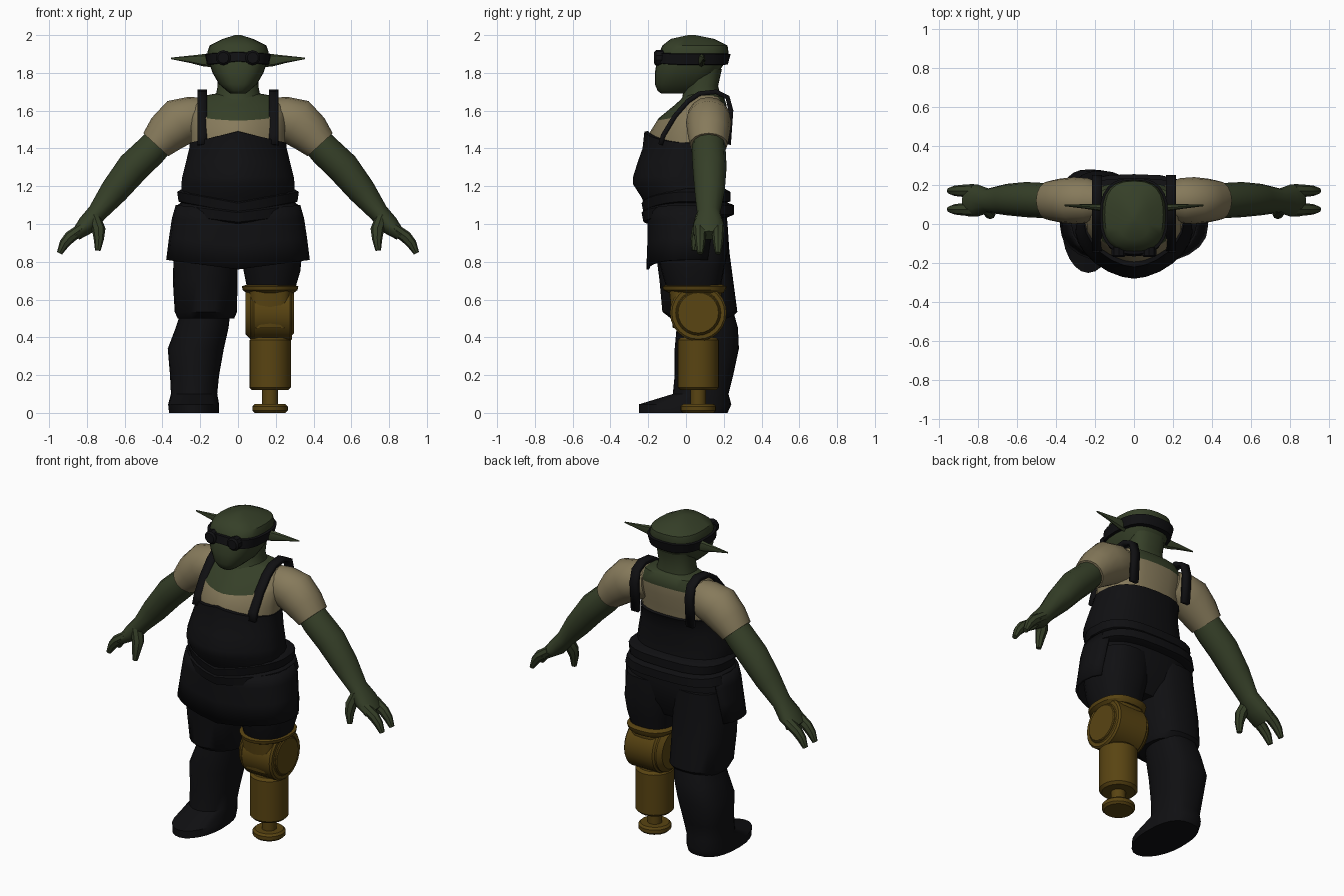
import bpy, bmesh, math
from mathutils import Vector

if "Cube" in bpy.data.objects:
    bpy.data.objects.remove(bpy.data.objects["Cube"])


def material(name, r, g, b):
    m = bpy.data.materials.new(name)
    m.use_nodes = True
    m.diffuse_color = (r, g, b, 1)
    bsdf = m.node_tree.nodes["Principled BSDF"]
    bsdf.inputs["Base Color"].default_value = (r, g, b, 1)
    bsdf.inputs["Roughness"].default_value = 0.8
    return m


SKIN = material("green skin", 0.036, 0.05, 0.021)
SHIRT = material("tan cloth", 0.24, 0.195, 0.105)
BLACK = material("black cloth", 0.005, 0.005, 0.006)
BRASS = material("dark brass", 0.1, 0.058, 0.006)


def finish(name, bm, *mats, angle=40):
    bmesh.ops.recalc_face_normals(bm, faces=bm.faces[:])
    mesh = bpy.data.meshes.new(name)
    bm.to_mesh(mesh)
    bm.free()
    for m in mats:
        mesh.materials.append(m)
    obj = bpy.data.objects.new(name, mesh)
    bpy.context.collection.objects.link(obj)
    bpy.ops.object.select_all(action="DESELECT")
    obj.select_set(True)
    bpy.context.view_layer.objects.active = obj
    bpy.ops.object.shade_smooth_by_angle(angle=math.radians(angle))
    return obj


def skin_rings(rings, caps=True):
    """Bridge a list of closed point rings into one surface."""
    bm = bmesh.new()
    loops = [[bm.verts.new(p) for p in ring] for ring in rings]
    n = len(loops[0])
    for a, b in zip(loops, loops[1:]):
        for i in range(n):
            j = (i + 1) % n
            bm.faces.new((a[i], a[j], b[j], b[i]))
    if caps:
        bm.faces.new(loops[0])
        bm.faces.new(loops[-1])
    return bm


def level_ring(z, x0, x1, y0, y1, sag=0, front=2, back=2.6, n=24):
    """Horizontal rounded outline; sag lowers the middle of the front."""
    cx, cy, rx, ry = (x0 + x1) / 2, (y0 + y1) / 2, (x1 - x0) / 2, (y1 - y0) / 2
    ring = []
    for i in range(n):
        t = math.tau * i / n
        c, s = math.cos(t), math.sin(t)
        e = 2 / (front if s < 0 else back)
        u = math.copysign(abs(c) ** e, c)
        v = math.copysign(abs(s) ** e, s)
        drop = sag * (1 - abs(u)) if s < 0 else 0
        ring.append(Vector((cx + rx * u, cy + ry * v, z - drop)))
    return ring


def loft(rows, caps=True, **shape):
    return skin_rings([level_ring(*r, **shape) for r in rows], caps)


def even(rows):
    """Rows of height, half width, front, back, sag -> symmetric outline rows."""
    return [(r[0], -r[1], r[1], *r[2:]) for r in rows]


def limb(name, side, path, mat, n=12):
    """Tube through (x, y, z, half thickness, half depth) points."""
    pts = [Vector(p[:3]) for p in path]
    rings = []
    for i, p in enumerate(path):
        d = pts[min(i + 1, len(pts) - 1)] - pts[max(i - 1, 0)]
        across = d.cross(Vector((0, 1, 0))).normalized()
        depth = across.cross(d).normalized()
        ring = []
        for k in range(n):
            t = math.tau * k / n
            q = pts[i] + across * p[3] * math.cos(t) + depth * p[4] * math.sin(t)
            ring.append((q.x * side, q.y, q.z))
        rings.append(ring)
    return finish(name, skin_rings(rings), mat)


def cylinder(name, centre, radius, length, axis, mat, n=24, bevel=0.01):
    bm = bmesh.new()
    bmesh.ops.create_cone(bm, cap_ends=True, segments=n, radius1=radius,
                          radius2=radius, depth=length)
    rims = [e for e in bm.edges if abs(e.verts[0].co.z - e.verts[1].co.z) < 1e-4]
    bmesh.ops.bevel(bm, geom=rims, offset=bevel, segments=1, affect="EDGES")
    turn = Vector((0, 0, 1)).rotation_difference(Vector(axis)).to_matrix()
    for v in bm.verts:
        v.co = turn @ v.co + Vector(centre)
    return finish(name, bm, mat, angle=30)


# Head and neck
finish("head", loft(even([
    (1.69, .04, -.13, .02), (1.705, .06, -.15, .06), (1.74, .1, -.165, .12),
    (1.8, .135, -.165, .17), (1.86, .155, -.155, .21), (1.91, .162, -.14, .225),
    (1.945, .15, -.125, .22), (1.98, .08, -.08, .15), (2, .015, .01, .05)]),
    front=2.6), SKIN)
finish("neck", loft(even([
    (1.58, .15, -.08, .19), (1.67, .12, -.02, .185), (1.73, .108, -.01, .17),
    (1.82, .11, 0, .19)])), SKIN)

# Goggles: band round the head and two lenses
finish("goggle_band", loft(even([
    (1.842, .15, -.15, .2, -.018), (1.845, .165, -.166, .222, -.018),
    (1.9, .175, -.155, .236, -.008), (1.903, .16, -.14, .22, -.008)]),
    front=2.6), BLACK)
for side, tag in ((1, "left"), (-1, "right")):
    cylinder(tag + "_lens", (side * .078, -.14, 1.88), .04, .06, (0, 1, 0), BLACK, n=10)
    limb(tag + "_ear", side, [
        (.13, .08, 1.865, .035, .02), (.18, .085, 1.867, .033, .018),
        (.25, .09, 1.872, .02, .012), (.355, .095, 1.877, .004, .004)], SKIN, n=8)

# Shirt torso with the skin showing inside the neckline
bm = loft(even([
    (1.38, .25, -.19, .19), (1.48, .25, -.195, .2), (1.56, .25, -.145, .215),
    (1.63, .24, -.06, .215), (1.675, .2, -.01, .2), (1.69, .12, 0, .18)]), front=1.7)
neck_dir = Vector((0, -.17, 1))
neck_at = Vector((0, -.14, 1.55))
cuts = [(neck_at, neck_dir)] + [(Vector((x, 0, 0)), Vector((1, 0, 0))) for x in (-.165, .165)]
for point, normal in cuts:
    bmesh.ops.bisect_plane(bm, geom=bm.verts[:] + bm.edges[:] + bm.faces[:],
                           plane_co=point, plane_no=normal)
for f in bm.faces:
    c = f.calc_center_median()
    f.material_index = int(abs(c.x) < .165 and (c - neck_at).dot(neck_dir) > 0)
finish("shirt", bm, SHIRT, SKIN)

# Overalls: bib, waist rolls, hips and open-backed skirt
finish("bib", loft(even([
    (1.05, .3, -.2, .21), (1.14, .295, -.235, .2), (1.21, .3, -.28, .19),
    (1.25, .295, -.28, .19), (1.33, .275, -.255, .19), (1.4, .258, -.23, .2),
    (1.43, .255, -.22, .215, -.06), (1.432, .24, -.2, .2, -.06)]), front=1.7), BLACK)
for name, z, grow, sag in (("upper_waist_roll", 1.15, 0, .06), ("lower_waist_roll", 1.08, .02, .04)):
    finish(name, loft(even([
        (z - .045, .29 + grow, -.19, .2 + grow, sag),
        (z - .03, .315 + grow, -.225, .235 + grow, sag),
        (z + .02, .322, -.235, .235 + grow, sag),
        (z + .04, .29, -.21, .2, sag)]), front=1.8, back=3), BLACK)
finish("hips", loft(even([
    (.78, .3, -.14, .15), (.88, .335, -.17, .2), (1, .33, -.18, .22),
    (1.1, .3, -.18, .21)])), BLACK)
bm = loft(even([
    (1.1, .33, -.2, .23, .03), (1.03, .35, -.205, .235, .03),
    (.93, .365, -.205, .22, .04), (.81, .38, -.21, .2, .05)]), caps=False, front=2.3)
back_faces = [f for f in bm.faces if f.calc_center_median().y > .13]
bmesh.ops.delete(bm, geom=back_faces, context="FACES")
skirt = finish("skirt", bm, BLACK)
skirt.modifiers.new("thickness", "SOLIDIFY").thickness = .015

# Shoulder straps
strap_path = [(-.135, 1.42), (-.12, 1.47), (-.06, 1.57), (.01, 1.65), (.07, 1.69),
              (.16, 1.7), (.22, 1.67), (.238, 1.6), (.225, 1.42)]
for side, tag in ((1, "left"), (-1, "right")):
    bm = bmesh.new()
    rows = [[bm.verts.new((side * x, y, z)) for x in (.165, .215)] for y, z in strap_path]
    for a, b in zip(rows, rows[1:]):
        bm.faces.new((a[0], a[1], b[1], b[0]))
    strap = finish(tag + "_strap", bm, BLACK)
    solid = strap.modifiers.new("thickness", "SOLIDIFY")
    solid.thickness, solid.offset = .025, 0

# Arms and hands
for side, tag in ((1, "left"), (-1, "right")):
    limb(tag + "_sleeve", side, [
        (.17, .115, 1.57, .1, .09), (.24, .12, 1.56, .115, .115),
        (.31, .12, 1.54, .128, .12), (.38, .12, 1.48, .112, .112),
        (.435, .12, 1.42, .09, .1)], SHIRT, n=16)
    limb(tag + "_arm", side, [
        (.4, .12, 1.455, .08, .085), (.46, .12, 1.39, .085, .09),
        (.555, .125, 1.3, .087, .09), (.655, .125, 1.175, .075, .08),
        (.745, .12, 1.06, .052, .062), (.8, .12, .995, .052, .082),
        (.86, .12, .94, .03, .08)], SKIN)
    for finger, y in (("front_finger", .075), ("back_finger", .17)):
        limb(tag + "_" + finger, side, [
            (.82, y, .98, .03, .035), (.89, y, .93, .032, .03),
            (.92, y, .895, .027, .026), (.945, y, .845, .015, .016)], SKIN, n=8)
    limb(tag + "_thumb", side, [
        (.76, .09, 1.04, .03, .04), (.737, .065, .97, .036, .034),
        (.737, .05, .92, .027, .026), (.742, .045, .86, .015, .016)], SKIN, n=8)

# Trouser legs and boot
finish("right_thigh", loft([
    (.5, -.32, -.02, -.08, .24), (.535, -.335, -.005, -.125, .272),
    (.7, -.345, -.003, -.14, .25), (.85, -.34, 0, -.16, .23),
    (1, -.32, 0, -.15, .22)]), BLACK)
finish("left_thigh", loft([
    (.65, .05, .3, -.1, .18), (.75, .03, .33, -.13, .2),
    (.85, .01, .34, -.15, .22), (1, 0, .32, -.15, .22)]), BLACK)
finish("right_boot", loft([
    (0, -.365, -.1, -.25, .22), (.045, -.37, -.1, -.25, .24),
    (.1, -.355, -.11, -.07, .225), (.2, -.36, -.1, -.06, .25),
    (.34, -.372, -.075, -.06, .28), (.45, -.33, -.05, -.05, .275),
    (.54, -.3, -.04, -.04, .25)]), BLACK)

# Mechanical left leg
LX, LY = .17, .065
finish("socket_rim", loft([
    (.635, .045, .295, -.09, .2), (.65, .025, .315, -.12, .21),
    (.67, .02, .32, -.125, .215), (.68, .05, .29, -.1, .19)]), BRASS, angle=25)
finish("socket", loft([
    (.45, .06, .28, -.07, .18), (.65, .06, .28, -.09, .19)], front=4, back=4), BRASS)
cylinder("knee_barrel", (.165, LY, .53), .14, .25, (1, 0, 0), BRASS, bevel=.025)
cylinder("knee_disc", (.18, LY, .53), .15, .21, (1, 0, 0), BRASS)
cylinder("knee_hub", (.285, LY, .53), .112, .025, (1, 0, 0), BRASS, bevel=.005)
cylinder("shin", (LX, LY, .26), .11, .28, (0, 0, 1), BRASS, bevel=.015)
cylinder("ankle_rod", (LX, LY, .08), .042, .12, (0, 0, 1), BRASS, n=16, bevel=.003)
cylinder("foot_disc", (LX, LY, .023), .094, .046, (0, 0, 1), BRASS, bevel=.012)
